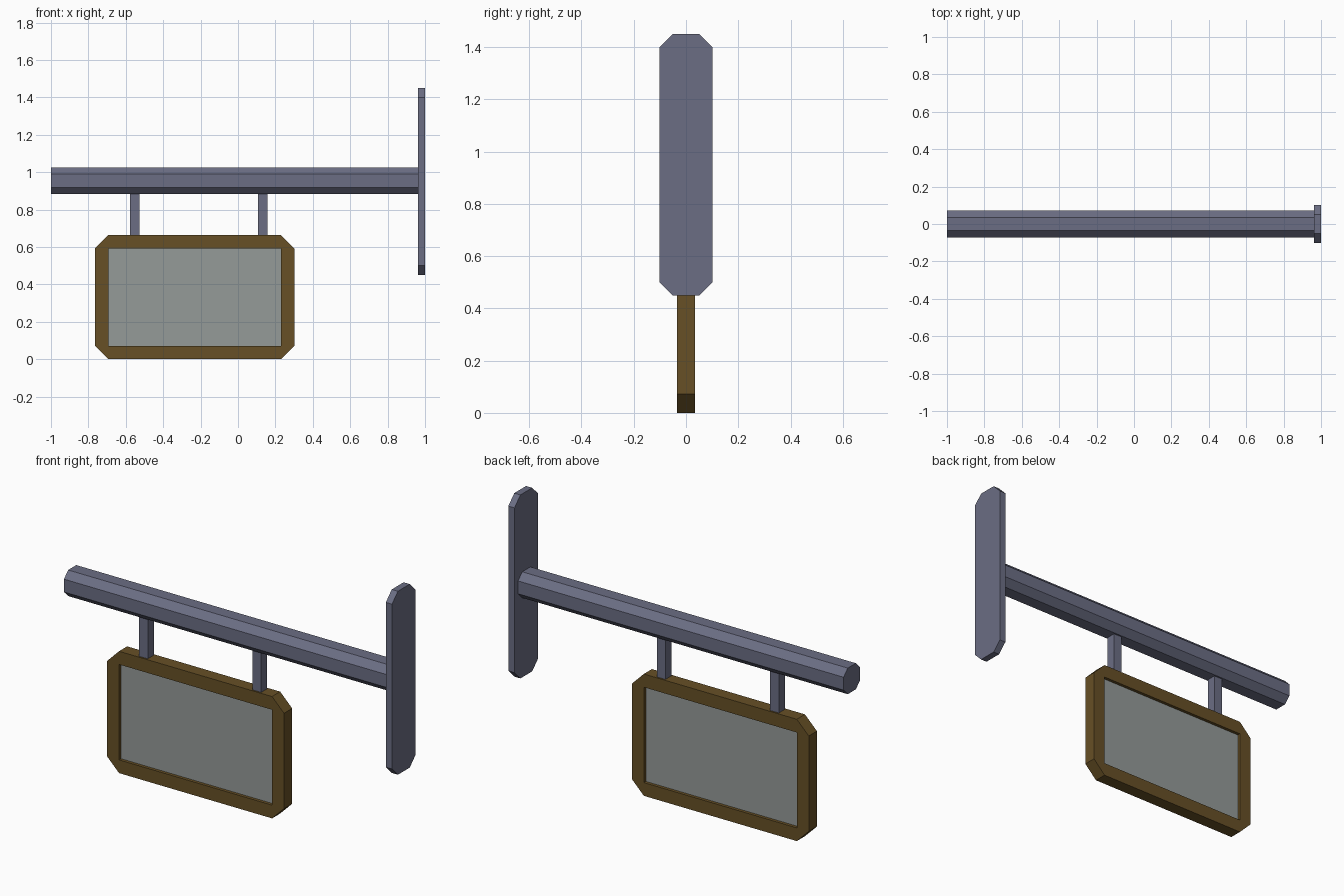
import bpy, bmesh
from mathutils import Vector

if "Cube" in bpy.data.objects:
    bpy.data.objects.remove(bpy.data.objects["Cube"])


def material(name, rgb):
    m = bpy.data.materials.new(name)
    m.diffuse_color = (*rgb, 1)
    m.use_nodes = True
    m.node_tree.nodes["Principled BSDF"].inputs["Base Color"].default_value = m.diffuse_color
    return m


STEEL = material("painted_steel", (0.147, 0.155, 0.23))
WOOD = material("brown_wood", (0.135, 0.08, 0.019))
PANEL = material("pale_panel", (0.30, 0.325, 0.315))


def finish(name, bm, mat):
    bmesh.ops.recalc_face_normals(bm, faces=bm.faces)
    me = bpy.data.meshes.new(name)
    bm.to_mesh(me)
    bm.free()
    me.materials.append(mat)
    ob = bpy.data.objects.new(name, me)
    bpy.context.collection.objects.link(ob)
    return ob


def cut_rect(w, h, c):
    """Outline of a rectangle (half sizes w, h) with corners cut by c."""
    return [(w, -h + c), (w, h - c), (w - c, h), (-w + c, h),
            (-w, h - c), (-w, -h + c), (-w + c, -h), (w - c, -h)]


def prism_x(name, outline, x0, x1, z, mat):
    """Extrude a (y, z) outline along x."""
    bm = bmesh.new()
    face = bm.faces.new([bm.verts.new((x0, a, z + b)) for a, b in outline])
    ext = bmesh.ops.extrude_face_region(bm, geom=[face], use_keep_orig=True)
    verts = [v for v in ext["geom"] if isinstance(v, bmesh.types.BMVert)]
    bmesh.ops.translate(bm, verts=verts, vec=(x1 - x0, 0, 0))
    return finish(name, bm, mat)


def box(name, lo, hi, mat):
    lo, hi = Vector(lo), Vector(hi)
    bm = bmesh.new()
    bmesh.ops.create_cube(bm, size=1)
    for v in bm.verts:
        v.co = (lo + hi) / 2 + v.co * (hi - lo)
    return finish(name, bm, mat)


# Wall plate and octagonal beam
prism_x("wall_plate", cut_rect(0.102, 0.5, 0.051), 0.963, 1.0, 0.95, STEEL)
prism_x("beam", cut_rect(0.071, 0.071, 0.036), -1.0, 0.963, 0.954, STEEL)

# Two square hangers between the beam and the sign
for side, x in (("left", -0.552), ("right", 0.132)):
    box(side + "_hanger", (x - 0.026, -0.026, 0.655),
        (x + 0.026, 0.026, 0.89), STEEL)

# Sign frame: cut-corner outside, rectangular opening
CX, CZ, W, H, RIM, D = -0.2315, 0.332, 0.5335, 0.332, 0.072, 0.035
bm = bmesh.new()
rings = []
for y in (-D, D):
    outer = [bm.verts.new((CX + a, y, CZ + b)) for a, b in cut_rect(W, H, RIM)]
    inner = [bm.verts.new((CX + sx * (W - RIM), y, CZ + sz * (H - RIM)))
             for sx, sz in ((1, -1), (1, 1), (-1, 1), (-1, -1))]
    for i in range(4):
        j = (i + 1) % 4
        bm.faces.new((outer[2 * i], outer[2 * i + 1], inner[j], inner[i]))
        bm.faces.new((outer[2 * i + 1], outer[2 * j], inner[j]))
    rings.append((outer, inner))
for front, back in zip(*rings):
    n = len(front)
    for i in range(n):
        j = (i + 1) % n
        bm.faces.new((front[i], front[j], back[j], back[i]))
finish("sign_frame", bm, WOOD)

# Recessed sign panel, visible from both sides
w, h = W - RIM, H - RIM
box("sign_panel", (CX - w, -0.018, CZ - h), (CX + w, 0.018, CZ + h), PANEL)
